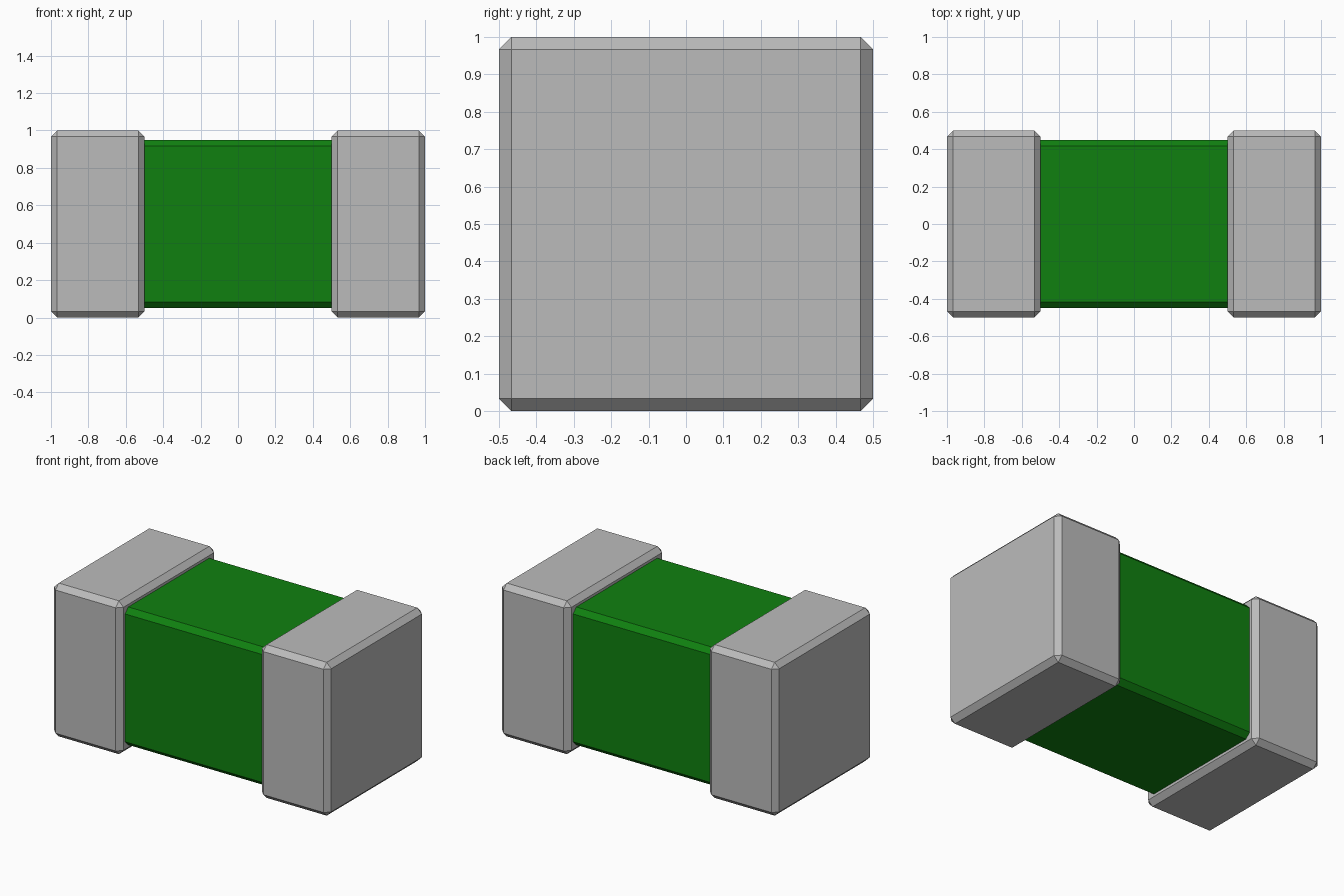
import bpy
import bmesh
from mathutils import Matrix

if "Cube" in bpy.data.objects:
    bpy.data.objects.remove(bpy.data.objects["Cube"], do_unlink=True)


def make_material(name, rgb):
    mat = bpy.data.materials.new(name)
    mat.use_nodes = True
    color = (*rgb, 1.0)
    mat.diffuse_color = color
    mat.node_tree.nodes["Principled BSDF"].inputs["Base Color"].default_value = color
    return mat


def chamfered_box(name, size, centre, chamfer, mat):
    """Box with flat single-step chamfers on every edge."""
    bm = bmesh.new()
    bmesh.ops.create_cube(bm, size=1.0, matrix=Matrix.Diagonal((*size, 1.0)))
    bmesh.ops.bevel(bm, geom=bm.edges[:], offset=chamfer, offset_type='OFFSET',
                    segments=1, profile=0.5, affect='EDGES')
    bmesh.ops.recalc_face_normals(bm, faces=bm.faces[:])
    mesh = bpy.data.meshes.new(name)
    bm.to_mesh(mesh)
    bm.free()
    mesh.materials.append(mat)
    obj = bpy.data.objects.new(name, mesh)
    obj.location = centre
    bpy.context.collection.objects.link(obj)
    return obj


metal = make_material("grey metal", (0.5, 0.5, 0.5))
green = make_material("green coating", (0.005, 0.217, 0.005))

CHAMFER = 0.033

# Green body, its ends tucked inside the caps
chamfered_box("body", (1.2, 0.9, 0.9), (0, 0, 0.5), CHAMFER, green)

# Metal end caps
for side, x in (("left", 0.75), ("right", -0.75)):
    chamfered_box(side + "_end_cap", (0.5, 1.0, 1.0), (x, 0, 0.5), CHAMFER, metal)
